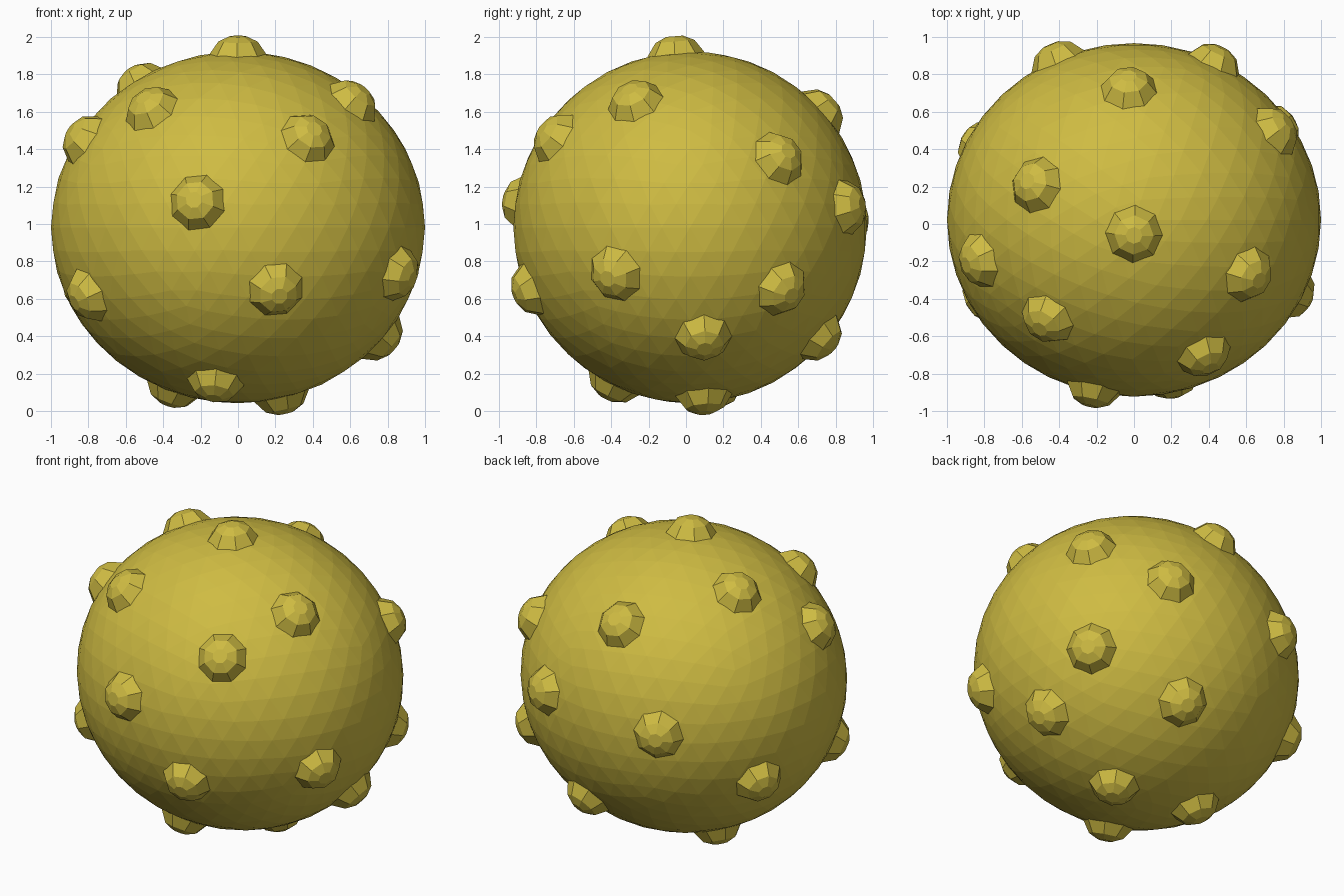
import bpy, bmesh, math, random
from mathutils import Vector, Matrix

if "Cube" in bpy.data.objects:
    bpy.data.objects.remove(bpy.data.objects["Cube"])

random.seed(4)
CENTRE = Vector((0.0, 0.022, 0.982))
RADII = Vector((1.0, 0.945, 0.94))

skin = bpy.data.materials.new("olive_yellow")
skin.diffuse_color = (0.62, 0.50, 0.055, 1)
skin.use_nodes = True
skin.node_tree.nodes["Principled BSDF"].inputs["Base Color"].default_value = skin.diffuse_color


def make_object(name, bm):
    bmesh.ops.recalc_face_normals(bm, faces=bm.faces)
    mesh = bpy.data.meshes.new(name)
    bm.to_mesh(mesh)
    bm.free()
    mesh.materials.append(skin)
    obj = bpy.data.objects.new(name, mesh)
    bpy.context.collection.objects.link(obj)
    return obj


# Faceted, slightly flattened ball
bm = bmesh.new()
bmesh.ops.create_icosphere(bm, subdivisions=4, radius=1.0)
for v in bm.verts:
    v.co = CENTRE + v.co * RADII
make_object("ball_body", bm)


# Blunt eight-sided knob standing on the surface
def knob(tip, index):
    d = Vector(tip) - CENTRE
    unit = Vector([d[i] / RADII[i] for i in range(3)]).normalized()
    base = CENTRE + unit * RADII
    normal = Vector([unit[i] / RADII[i] for i in range(3)]).normalized()
    turn = Matrix.Rotation(random.uniform(0, math.pi), 4, 'Z')
    place = Matrix.Translation(base) @ normal.to_track_quat('Z', 'Y').to_matrix().to_4x4() @ turn
    bm = bmesh.new()
    rings = []
    for radius, height in ((0.165, -0.03), (0.105, 0.057), (0.045, 0.085)):
        rings.append([bm.verts.new(place @ Vector((radius * math.cos(k * math.pi / 4),
                                                   radius * math.sin(k * math.pi / 4), height)))
                      for k in range(8)])
    for low, high in zip(rings, rings[1:]):
        for k in range(8):
            n = (k + 1) % 8
            bm.faces.new((low[k], low[n], high[n], high[k]))
    bm.faces.new(rings[-1])
    bm.faces.new(rings[0][::-1])
    make_object("knob_%02d" % index, bm)


# Knob positions scattered over the ball
tips = [
    (0.00, -0.06, 1.99), (0.63, -0.28, 1.67), (0.39, -0.73, 1.48),
    (-0.24, -0.98, 1.13), (0.90, -0.40, 0.72), (0.22, -0.90, 0.62),
    (-0.13, -0.42, 0.08), (0.25, 0.10, 0.02), (0.83, 0.10, 0.34),
    (0.79, 0.53, 0.64), (0.24, 0.79, 0.33), (0.79, 0.52, 1.37),
    (-0.03, 0.79, 1.66), (0.46, 0.92, 1.10), (-0.45, 0.96, 1.03),
    (-0.49, -0.54, 1.65), (-0.87, -0.21, 1.48), (-0.55, 0.22, 1.79),
    (-0.86, -0.42, 0.59), (-0.87, 0.44, 0.64), (-0.37, 0.17, 0.06),
]
for i, tip in enumerate(tips):
    knob(tip, i + 1)
